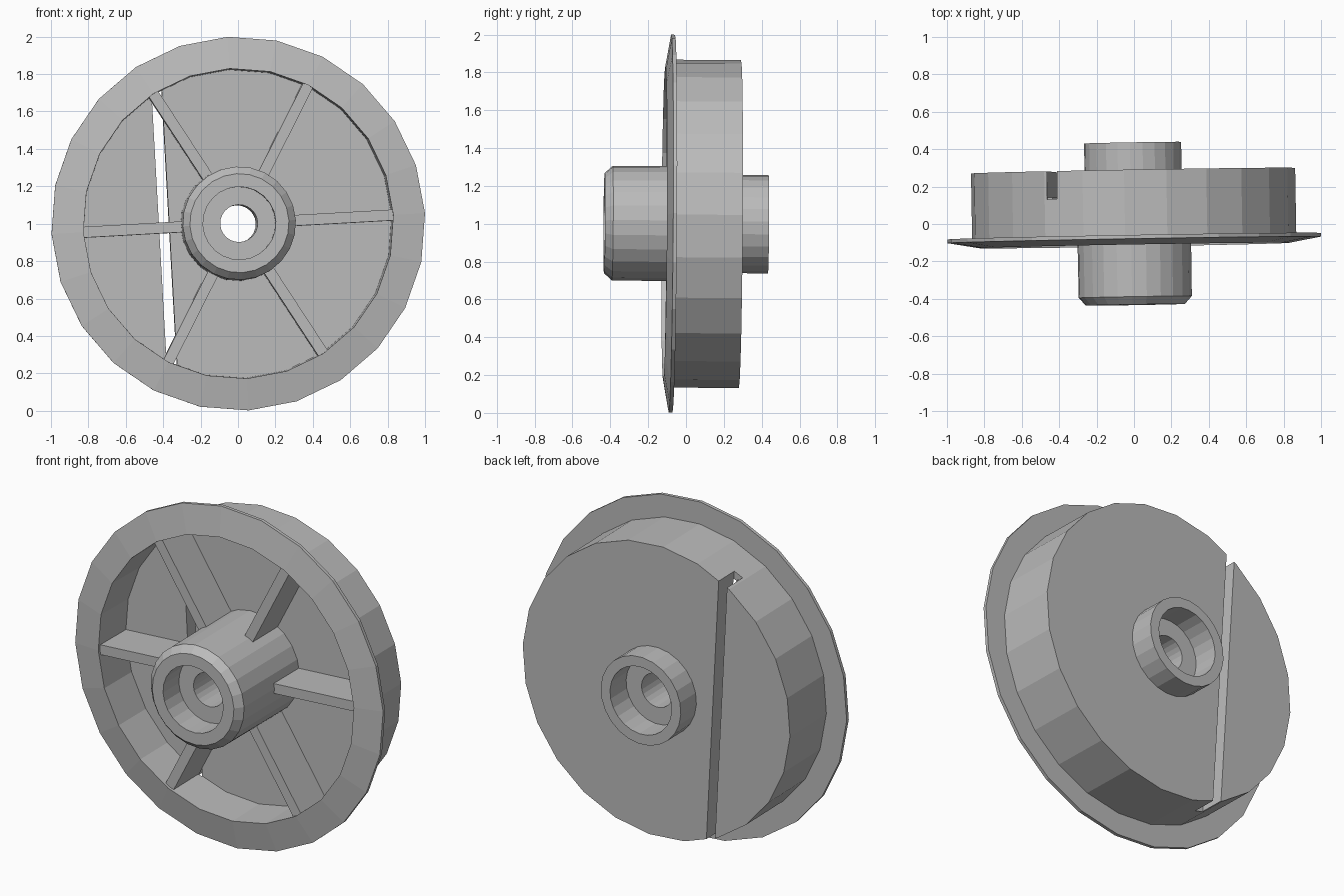
import bpy, bmesh, math
from mathutils import Matrix, Vector

cube = bpy.data.objects.get("Cube")
if cube:
    bpy.data.objects.remove(cube, do_unlink=True)

SIDES = 24
SPOKES = 6

grey = bpy.data.materials.new("plain grey")
grey.use_nodes = True
colour = (0.5, 0.5, 0.5, 1)
grey.diffuse_color = colour
grey.node_tree.nodes["Principled BSDF"].inputs["Base Color"].default_value = colour

# The whole wheel leans slightly and is turned a little on its axle
placement = (Matrix.Translation((0, 0, 1))
             @ Matrix.Rotation(math.radians(1), 4, 'Z')
             @ Matrix.Rotation(math.radians(-0.4), 4, 'X')
             @ Matrix.Rotation(math.radians(-3.2), 4, 'Y'))


def make_object(name, bm):
    bmesh.ops.recalc_face_normals(bm, faces=bm.faces)
    mesh = bpy.data.meshes.new(name)
    bm.to_mesh(mesh)
    bm.free()
    mesh.materials.append(grey)
    obj = bpy.data.objects.new(name, mesh)
    bpy.context.collection.objects.link(obj)
    return obj


def lathe(name, profile):
    """Revolve a closed (radius, y) profile around the y axis."""
    bm = bmesh.new()
    rings = []
    for i in range(SIDES):
        a = 2 * math.pi * i / SIDES
        rings.append([bm.verts.new((r * math.cos(a), y, r * math.sin(a)))
                      for r, y in profile])
    n = len(profile)
    for i in range(SIDES):
        here, there = rings[i], rings[(i + 1) % SIDES]
        for j in range(n):
            k = (j + 1) % n
            bm.faces.new((here[j], here[k], there[k], there[j]))
    return make_object(name, bm)


def box(name, low, high, turn=0):
    """Axis-aligned box between two corners, then turned around the axle."""
    low, high = Vector(low), Vector(high)
    bm = bmesh.new()
    bmesh.ops.create_cube(bm, size=1)
    bmesh.ops.scale(bm, vec=high - low, verts=bm.verts)
    bmesh.ops.translate(bm, vec=(low + high) / 2, verts=bm.verts)
    bmesh.ops.rotate(bm, cent=(0, 0, 0), verts=bm.verts,
                     matrix=Matrix.Rotation(turn, 3, 'Y'))
    return make_object(name, bm)


# Wheel body: bore, rear boss, drum, flange, hollow front and hub
wheel = lathe("wheel_body", [
    (0.1, 0.28), (0.2, 0.28), (0.2, 0.435), (0.26, 0.435), (0.26, 0.285),
    (0.868, 0.285), (0.868, -0.065), (1.0, -0.065), (1.0, -0.085),
    (0.83, -0.115), (0.825, 0.14), (0.305, 0.14), (0.303, -0.39),
    (0.265, -0.432), (0.195, -0.432), (0.195, -0.28), (0.1, -0.28)])

# Straight slot across the back plate
cutter = box("slot_cutter", (-0.42, 0.135, -1.2), (-0.365, 0.6, 1.2))
cutter.hide_render = True
cut = wheel.modifiers.new("slot", 'BOOLEAN')
cut.operation = 'DIFFERENCE'
cut.solver = 'EXACT'
cut.object = cutter
bpy.context.view_layer.update()
evaluated = wheel.evaluated_get(bpy.context.evaluated_depsgraph_get())
cut_mesh = bpy.data.meshes.new_from_object(evaluated)
wheel.modifiers.clear()
wheel.data = cut_mesh
bpy.data.objects.remove(cutter, do_unlink=True)

# Spokes between hub and rim
parts = [wheel]
for i in range(SPOKES):
    parts.append(box(f"spoke_{i + 1}", (0.28, -0.1, -0.029), (0.835, 0.145, 0.029),
                     2 * math.pi * i / SPOKES))

for part in parts:
    part.data.transform(placement)
